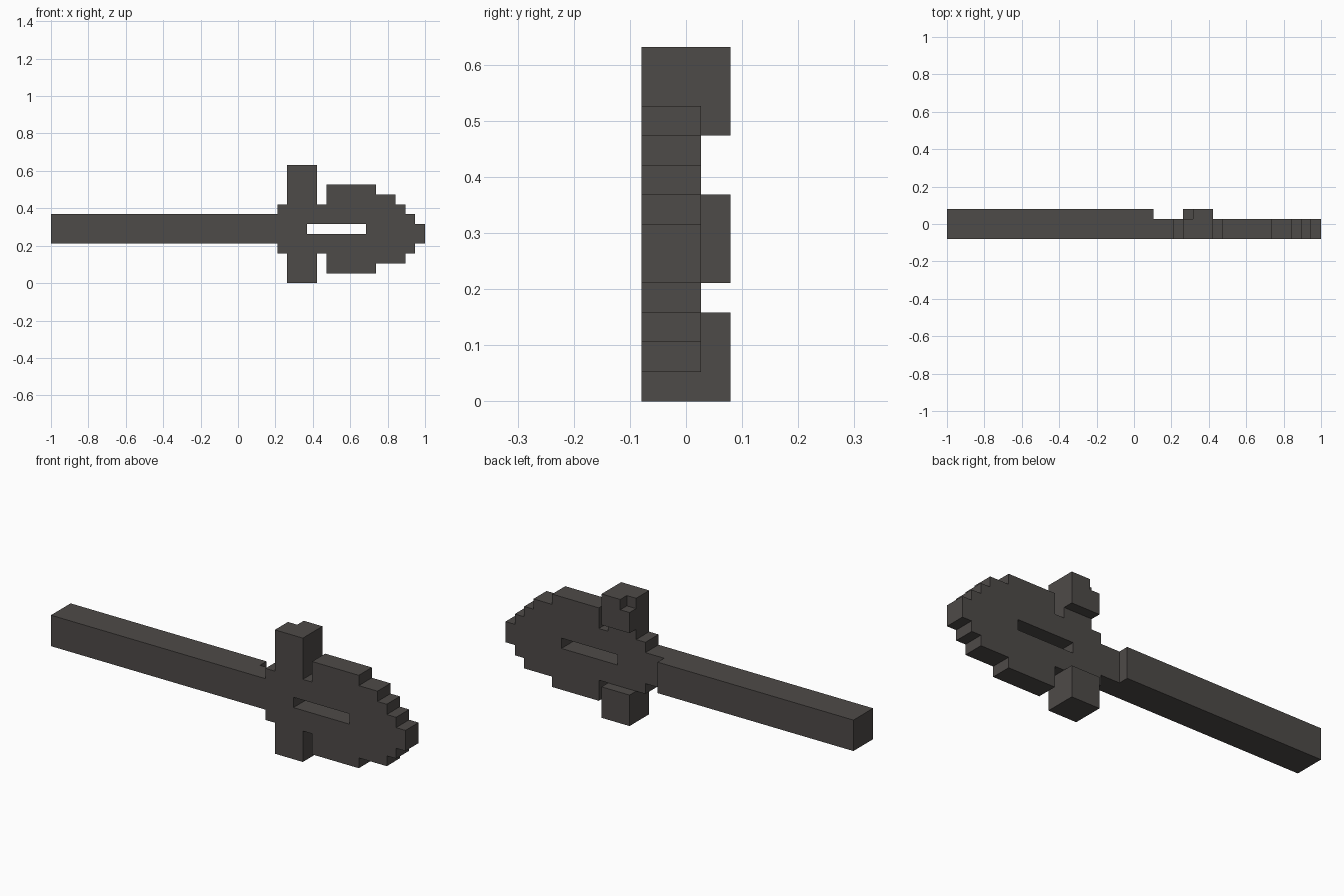
import bpy
import bmesh
from itertools import product
from mathutils import Vector

default = bpy.data.objects.get("Cube")
if default:
    bpy.data.objects.remove(default, do_unlink=True)

UNIT = 2 / 38                       # edge of one cubic block
ORIGIN = Vector((-19, -1.5, 0))     # corner of the block grid

stone = bpy.data.materials.new("dark warm grey")
stone.use_nodes = True
COLOR = (0.076, 0.069, 0.065, 1)
stone.diffuse_color = COLOR
stone.node_tree.nodes["Principled BSDF"].inputs["Base Color"].default_value = COLOR


def block(x0, x1, z0, z1, y0=0, y1=2):
    """Set of grid cells filling a box."""
    return set(product(range(x0, x1), range(y0, y1), range(z0, z1)))


# Handle: full-depth square bar
handle = block(0, 21, 4, 7, 0, 3)

# Neck and collar: thin plate joining the bar to the head
collar = block(21, 23, 4, 7) | block(23, 28, 3, 8)

# Head: stepped leaf outline, as columns (x start, x end, bottom, top)
head = set()
for column in [(28, 33, 1, 10), (33, 35, 2, 9), (35, 36, 2, 8),
               (36, 37, 3, 7), (37, 38, 4, 6)]:
    head |= block(*column)

# Crossguard: thin stem with thick ends, one top corner chipped
guard_stem = block(24, 27, 8, 9)
guard_top = block(24, 27, 9, 12, 0, 3) - block(24, 25, 11, 12, 2, 3)
guard_bottom = block(24, 27, 0, 3, 0, 3)

# Slot cut through collar and head
slot = block(26, 32, 5, 6)
parts = {"handle": handle, "collar": collar - slot, "head": head - slot,
         "guard_stem": guard_stem, "guard_top": guard_top,
         "guard_bottom": guard_bottom}
solid = set().union(*parts.values())


def build(name, cells):
    """Mesh the exposed sides of the cells and merge flat areas."""
    bm = bmesh.new()
    for cell in sorted(cells):
        for axis, side in product(range(3), (0, 1)):
            neighbour = list(cell)
            neighbour[axis] += 2 * side - 1
            if tuple(neighbour) in solid:
                continue
            u, v = Vector(), Vector()
            u[(axis + 1) % 3] = v[(axis + 2) % 3] = 1
            corner = Vector(cell) + ORIGIN
            corner[axis] += side
            ring = [corner, corner + u, corner + u + v, corner + v]
            if not side:
                ring.reverse()
            bm.faces.new([bm.verts.new(p * UNIT) for p in ring])
    bmesh.ops.remove_doubles(bm, verts=bm.verts, dist=UNIT / 100)
    bmesh.ops.dissolve_limit(bm, angle_limit=0.01, verts=bm.verts, edges=bm.edges)
    mesh = bpy.data.meshes.new(name)
    bm.to_mesh(mesh)
    bm.free()
    mesh.materials.append(stone)
    bpy.context.collection.objects.link(bpy.data.objects.new(name, mesh))


for part_name, part_cells in parts.items():
    build(part_name, part_cells)
